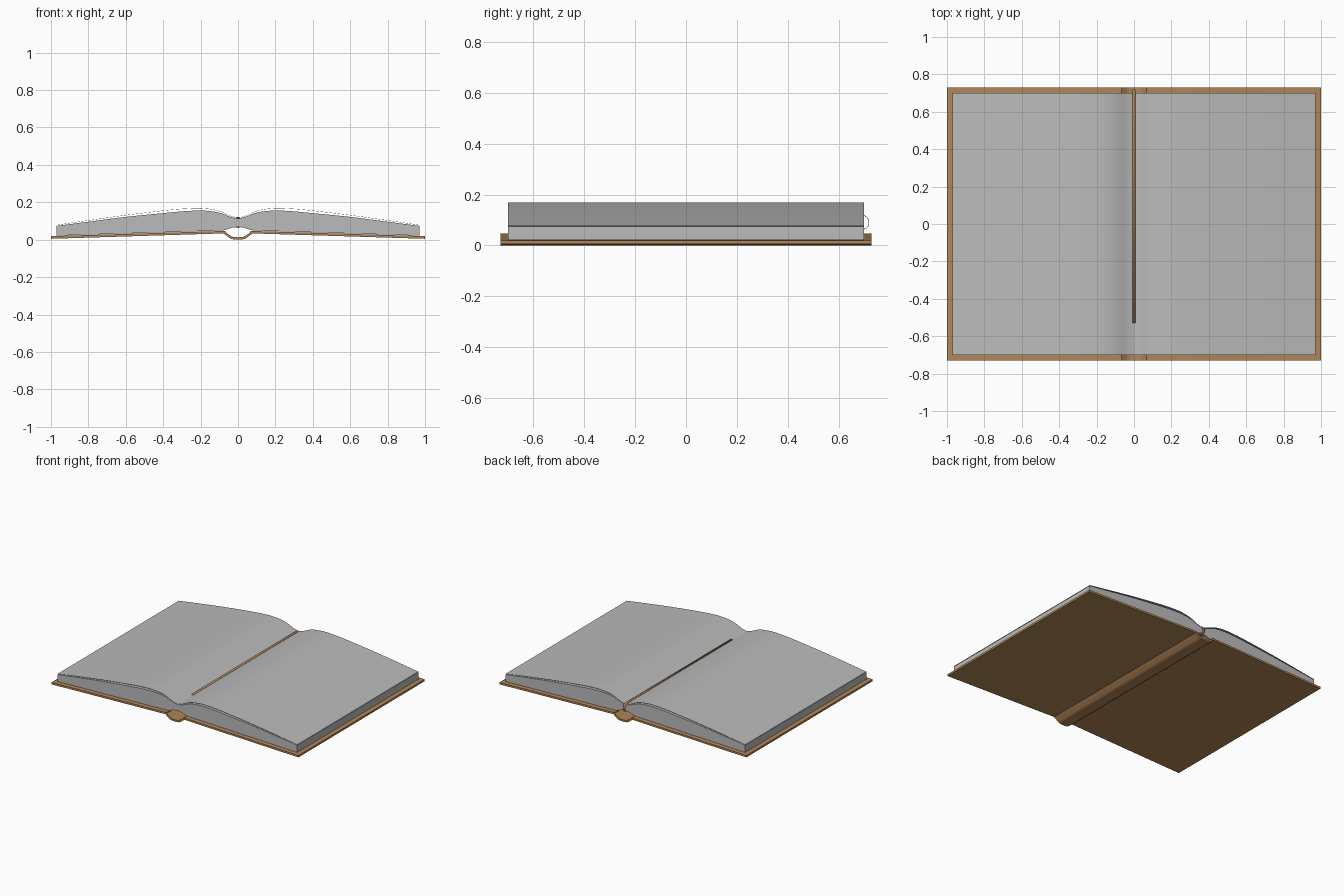
import bpy, math

if "Cube" in bpy.data.objects:
    bpy.data.objects.remove(bpy.data.objects["Cube"])


def material(name, rgb):
    m = bpy.data.materials.new(name)
    m.diffuse_color = (*rgb, 1)
    m.use_nodes = True
    m.node_tree.nodes["Principled BSDF"].inputs["Base Color"].default_value = m.diffuse_color
    return m


PAPER = material("paper grey", (0.5, 0.5, 0.5))
LEATHER = material("leather brown", (0.45, 0.24, 0.095))


def finish(name, verts, faces, mat):
    me = bpy.data.meshes.new(name)
    me.from_pydata(verts, [], faces)
    me.materials.append(mat)
    ob = bpy.data.objects.new(name, me)
    bpy.context.collection.objects.link(ob)
    bpy.ops.object.select_all(action='DESELECT')
    ob.select_set(True)
    bpy.context.view_layer.objects.active = ob
    bpy.ops.object.mode_set(mode='EDIT')
    bpy.ops.mesh.select_all(action='SELECT')
    bpy.ops.mesh.normals_make_consistent(inside=False)
    bpy.ops.object.mode_set(mode='OBJECT')
    bpy.ops.object.shade_smooth_by_angle(angle=math.radians(30))
    return ob


def smooth(pts, steps=4):
    """Catmull-Rom curve through 2D points."""
    p = [pts[0]] + list(pts) + [pts[-1]]
    out = []
    for i in range(1, len(p) - 2):
        for s in range(steps):
            t = s / steps
            out.append(tuple(0.5 * (2 * b + (c - a) * t + (2 * a - 5 * b + 4 * c - d) * t * t
                                    + (3 * b - a - 3 * c + d) * t ** 3)
                             for a, b, c, d in zip(p[i - 1], p[i], p[i + 1], p[i + 2])))
    return out + [pts[-1]]


def slab(name, upper, lower, y, mat):
    """Solid between two matching XZ curves, running from -y to y."""
    verts, faces = [], []
    for u, l in zip(upper, lower):
        verts += [(u[0], -y, u[1]), (l[0], -y, l[1]), (l[0], y, l[1]), (u[0], y, u[1])]
    for i in range(len(upper) - 1):
        for k in range(4):
            a, b = i * 4 + k, i * 4 + (k + 1) % 4
            faces.append((a, b, b + 4, a + 4))
    n = len(verts) - 4
    faces += [(0, 1, 2, 3), (n, n + 1, n + 2, n + 3)]
    return finish(name, verts, faces, mat)


def interp(pts, x):
    for (x0, z0), (x1, z1) in zip(pts, pts[1:]):
        if x <= x1:
            return z0 + (z1 - z0) * (x - x0) / (x1 - x0)
    return pts[-1][1]


# page profiles from the gutter outwards
block_top = smooth([(0, 0.113), (0.04, 0.122), (0.09, 0.142), (0.14, 0.152), (0.2, 0.156),
                    (0.28, 0.153), (0.38, 0.144), (0.6, 0.122), (0.8, 0.096), (0.97, 0.074)])
sheet_top = smooth([(0, 0.116), (0.04, 0.128), (0.09, 0.15), (0.14, 0.163), (0.21, 0.169),
                    (0.29, 0.166), (0.38, 0.158), (0.6, 0.132), (0.8, 0.104), (0.97, 0.079)])
block_base = [(0, 0.068), (0.03, 0.065), (0.06, 0.054), (0.08, 0.0495), (0.97, 0.022)]


def mirrored(pts, s):
    return [(s * x, z) for x, z in pts]


for s, side in ((-1, "left"), (1, "right")):
    # page block
    base = [(x, interp(block_base, x)) for x, z in block_top]
    slab("page_block_" + side, mirrored(block_top, s), mirrored(base, s), 0.70, PAPER)
    # loose top page, a thin sheet
    low = [(x, z - 0.0015) for x, z in sheet_top]
    slab("loose_page_" + side, mirrored(sheet_top, s), mirrored(low, s), 0.70, PAPER)
    # cover board
    slab("cover_board_" + side, mirrored([(0.068, 0.047), (1, 0.019)], s),
         mirrored([(0.068, 0.034), (1, 0.005)], s), 0.73, LEATHER)

# rounded spine trough
half_in = smooth([(0, 0.013), (0.03, 0.016), (0.055, 0.032), (0.075, 0.0475)])
half_out = smooth([(0, 0.0), (0.035, 0.004), (0.06, 0.02), (0.078, 0.034)])
slab("spine", mirrored(half_in[:0:-1], -1) + half_in,
     mirrored(half_out[:0:-1], -1) + half_out, 0.73, LEATHER)

# ribbon bookmark lying in the gutter and curling over the back edge
path = [(-0.53, 0.121), (0.69, 0.121)] + smooth(
    [(0.70, 0.119), (0.715, 0.108), (0.72, 0.09), (0.715, 0.072), (0.70, 0.063), (0.68, 0.062)])
rv, rf = [], []
for y, z in path:
    rv += [(-0.008, y, z), (0.008, y, z)]
for i in range(len(path) - 1):
    rf.append((2 * i, 2 * i + 1, 2 * i + 3, 2 * i + 2))
ribbon = finish("ribbon_bookmark", rv, rf, LEATHER)
mod = ribbon.modifiers.new("thickness", 'SOLIDIFY')
mod.thickness = 0.002
